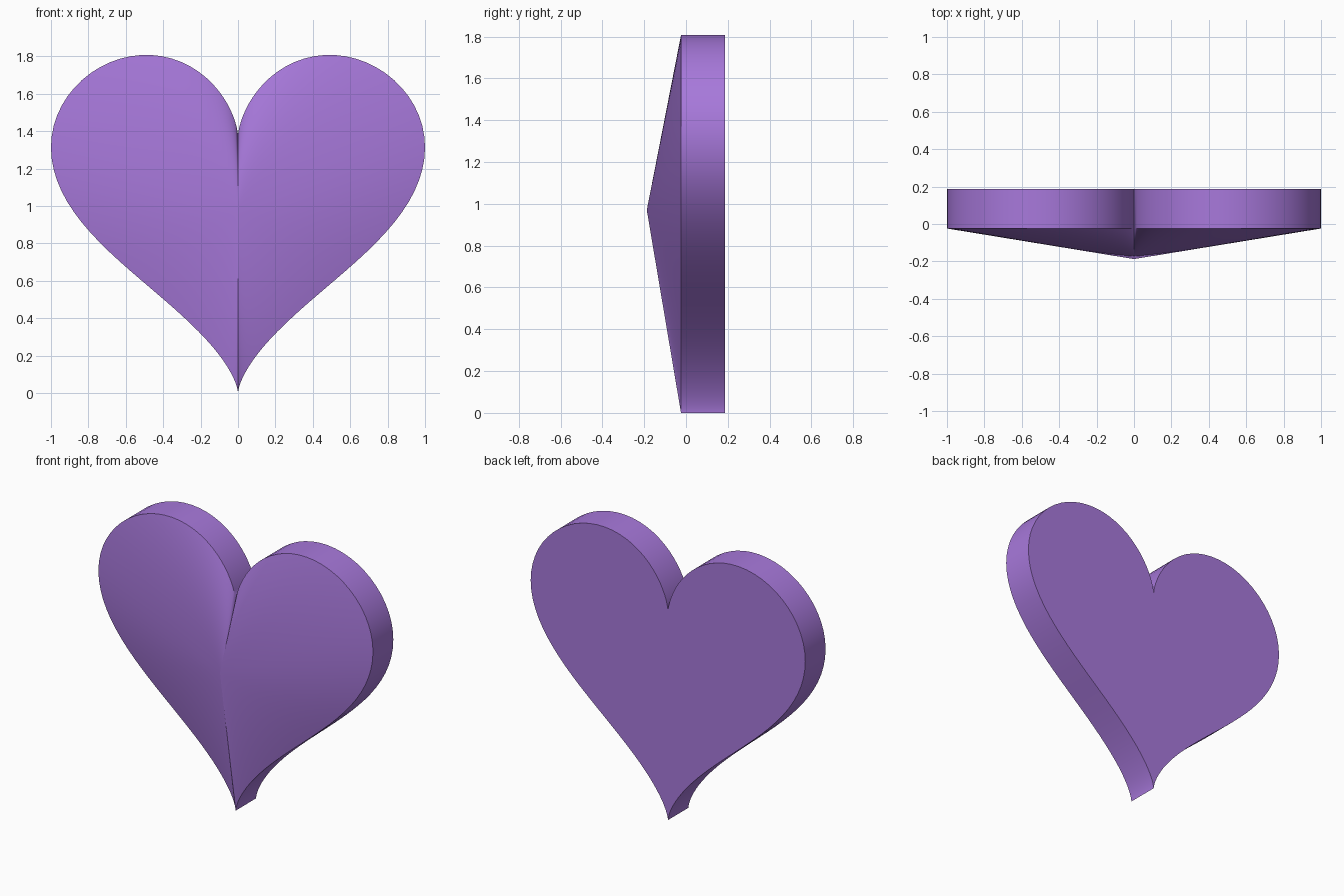
import bpy, bmesh, math

if "Cube" in bpy.data.objects:
    bpy.data.objects.remove(bpy.data.objects["Cube"])

SEGMENTS = 128
S = 1 / 16
RIM_Y, BACK_Y, PEAK_Y, PEAK_Z = -0.024, 0.1875, -0.1875, 0.97

# Parametric heart outline, with the bottom point on z = 0
def outline(t):
    x = 16 * math.sin(t) ** 3
    z = 13 * math.cos(t) - 5 * math.cos(2 * t) - 2 * math.cos(3 * t) - math.cos(4 * t)
    return x * S, (z + 17) * S

points = [outline(2 * math.pi * i / SEGMENTS) for i in range(SEGMENTS)]

bm = bmesh.new()
rim = [bm.verts.new((x, RIM_Y, z)) for x, z in points]
back = [bm.verts.new((x, BACK_Y, z)) for x, z in points]
peak = bm.verts.new((0, PEAK_Y, PEAK_Z))

# Side wall and raised front that meets at one peak
for i in range(SEGMENTS):
    j = (i + 1) % SEGMENTS
    bm.faces.new((rim[i], rim[j], back[j], back[i]))
    bm.faces.new((rim[j], rim[i], peak))

# Flat back
hub = bm.verts.new((0, BACK_Y, PEAK_Z))
for i in range(SEGMENTS):
    bm.faces.new((back[i], back[(i + 1) % SEGMENTS], hub))
bmesh.ops.recalc_face_normals(bm, faces=bm.faces)

mesh = bpy.data.meshes.new("heart")
bm.to_mesh(mesh)
bm.free()
heart = bpy.data.objects.new("heart", mesh)
bpy.context.collection.objects.link(heart)

purple = bpy.data.materials.new("purple")
purple.diffuse_color = (0.39, 0.19, 0.71, 1)
purple.use_nodes = True
purple.node_tree.nodes["Principled BSDF"].inputs["Base Color"].default_value = purple.diffuse_color
mesh.materials.append(purple)

# Smooth surfaces with sharp rim edges
bpy.context.view_layer.objects.active = heart
heart.select_set(True)
bpy.ops.object.shade_smooth_by_angle(angle=math.radians(30))
